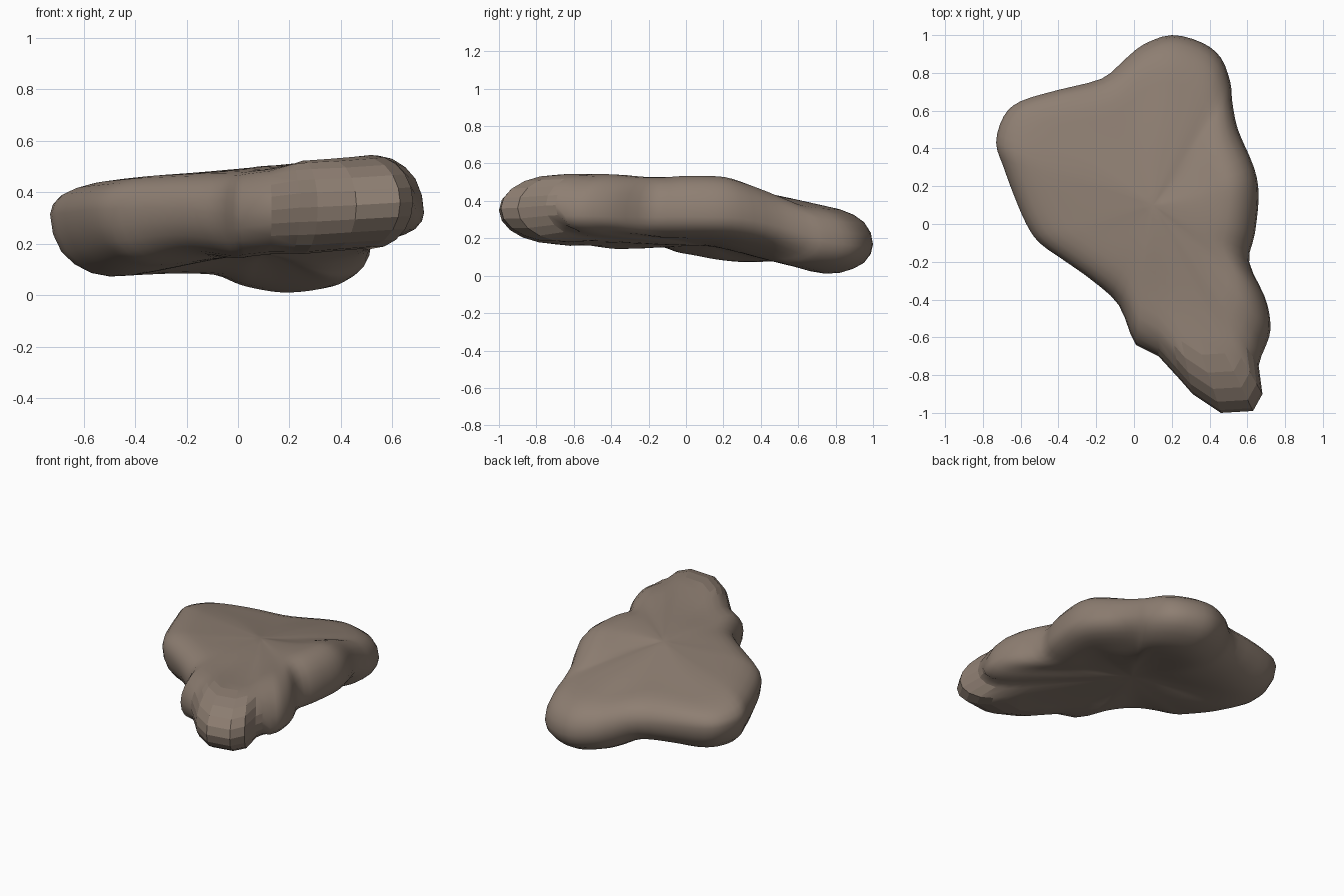
import bpy, bmesh, math
from mathutils import Vector

if "Cube" in bpy.data.objects:
    bpy.data.objects.remove(bpy.data.objects["Cube"])

# Rim of the slab, counter-clockwise: x, y, shoulder bottom z, shoulder top z
RIM = [
    (.66, .15, .2, .54), (.635, .3, .19, .53), (.55, .5, .15, .47), (.52, .65, .1, .42),
    (.51, .75, .06, .39), (.46, .88, .03, .375), (.36, .96, .01, .37), (.2, 1, 0, .37),
    (.05, .95, .02, .37), (-.05, .87, .04, .38), (-.17, .77, .08, .40), (-.4, .71, .085, .41),
    (-.6, .65, .075, .41), (-.69, .57, .07, .42), (-.73, .43, .065, .44), (-.69, .3, .07, .45),
    (-.635, .15, .085, .455), (-.57, 0, .11, .46), (-.5, -.1, .12, .465), (-.36, -.2, .15, .47),
    (-.22, -.3, .16, .475), (-.08, -.43, .14, .48), (.01, -.64, .14, .49), (.13, -.7, .16, .5),
    (.24, -.82, .16, .52), (.31, -.9, .16, .525), (.46, -1, .17, .53), (.63, -.99, .18, .54),
    (.68, -.9, .18, .545), (.66, -.75, .2, .55), (.715, -.6, .21, .55), (.72, -.5, .22, .54),
    (.69, -.38, .22, .53), (.61, -.2, .2, .53), (.64, -.05, .2, .54)]
CX, CY, C_BOT, C_TOP = .1, .1, .16, .5
SHOULDER = .72
NOSE = range(22, 29)          # rim points of the coarse, chipped nose


def spline(points, steps):
    """Closed Catmull-Rom curve; nose segments stay straight and coarse."""
    pts = [Vector(p) for p in points]
    n, out = len(pts), []
    for i in range(n):
        a, b, c, d = (pts[(i + k) % n] for k in (-1, 0, 1, 2))
        count = 1 if i in NOSE else steps
        for s in range(count):
            t = s / steps
            out.append(.5 * (2 * b + (c - a) * t + (2 * a - 5 * b + 4 * c - d) * t * t
                             + (3 * b - a - 3 * c + d) * t ** 3))
    return out


def averaged(curve):
    """Shoulder heights blurred by direction, used towards the middle of the slab."""
    ang = [math.atan2(p[1] - CY, p[0] - CX) for p in curve]
    out = []
    for a in ang:
        wts = [math.exp(6 * (math.cos(a - b) - 1)) for b in ang]
        s = sum(wts)
        out.append(tuple(sum(w * p[k] for w, p in zip(wts, curve)) / s for k in (2, 3)))
    return out


# (radius, height factor) from the top centre round the rim to the bottom
inner = [(SHOULDER * k / 8, 1) for k in range(1, 8)]
edge = [(SHOULDER + (1 - SHOULDER) * math.cos(a), math.sin(a))
        for a in (math.pi / 2 * (1 - k / 5) for k in range(11))]
levels = inner + edge + [(r, -1) for r, _ in reversed(inner)]

curve = spline(RIM, 3)
soft = averaged(curve)
bm = bmesh.new()
rings = []
for r, h in levels:
    ring = []
    t = min(1, r / SHOULDER)
    w = t * t * (3 - 2 * t)
    for (x, y, zb, zt), (sb, st) in zip(curve, soft):
        px, py = CX + (x - CX) * r, CY + (y - CY) * r
        blend = t ** 3
        zb, zt = sb + (zb - sb) * blend, st + (zt - st) * blend
        bot, top = C_BOT + (zb - C_BOT) * w, C_TOP + (zt - C_TOP) * t
        z = (bot + top) / 2 + h * (top - bot) / 2
        # widest line sits higher on the left wing, lower on the right
        if y > -.68:
            z -= .085 * x * (1 - abs(h))
        # shallow hollow on top, behind the nose
        if h > 0:
            z -= .02 * h * math.exp(-((px - .15) ** 2 + (py + .4) ** 2) / .03)
        ring.append(bm.verts.new((px, py, z)))
    rings.append(ring)

# Skin between the rings, then close top and bottom
n = len(curve)
for a, b in zip(rings, rings[1:]):
    for i in range(n):
        bm.faces.new((a[i], b[i], b[(i + 1) % n], a[(i + 1) % n]))
for ring, z in ((rings[0], C_TOP), (rings[-1], C_BOT)):
    c = bm.verts.new((CX, CY, z))
    for i in range(n):
        bm.faces.new((ring[i], ring[(i + 1) % n], c))

# Soften the body, leave the nose and outline alone
body = [v for ring, (r, _) in zip(rings, levels) if r < .9 for v in ring if v.co.y > -.6]
for _ in range(3):
    bmesh.ops.smooth_vert(bm, verts=body, factor=.5, use_axis_z=True)
bmesh.ops.recalc_face_normals(bm, faces=bm.faces)
for f in bm.faces:
    f.smooth = f.calc_center_median().y > -.7

mesh = bpy.data.meshes.new("rock_slab")
bm.to_mesh(mesh)
bm.free()
rock = bpy.data.objects.new("rock_slab", mesh)
bpy.context.collection.objects.link(rock)

stone = bpy.data.materials.new("warm grey stone")
stone.diffuse_color = (.27, .21, .168, 1)
stone.use_nodes = True
stone.node_tree.nodes["Principled BSDF"].inputs["Base Color"].default_value = stone.diffuse_color
mesh.materials.append(stone)
